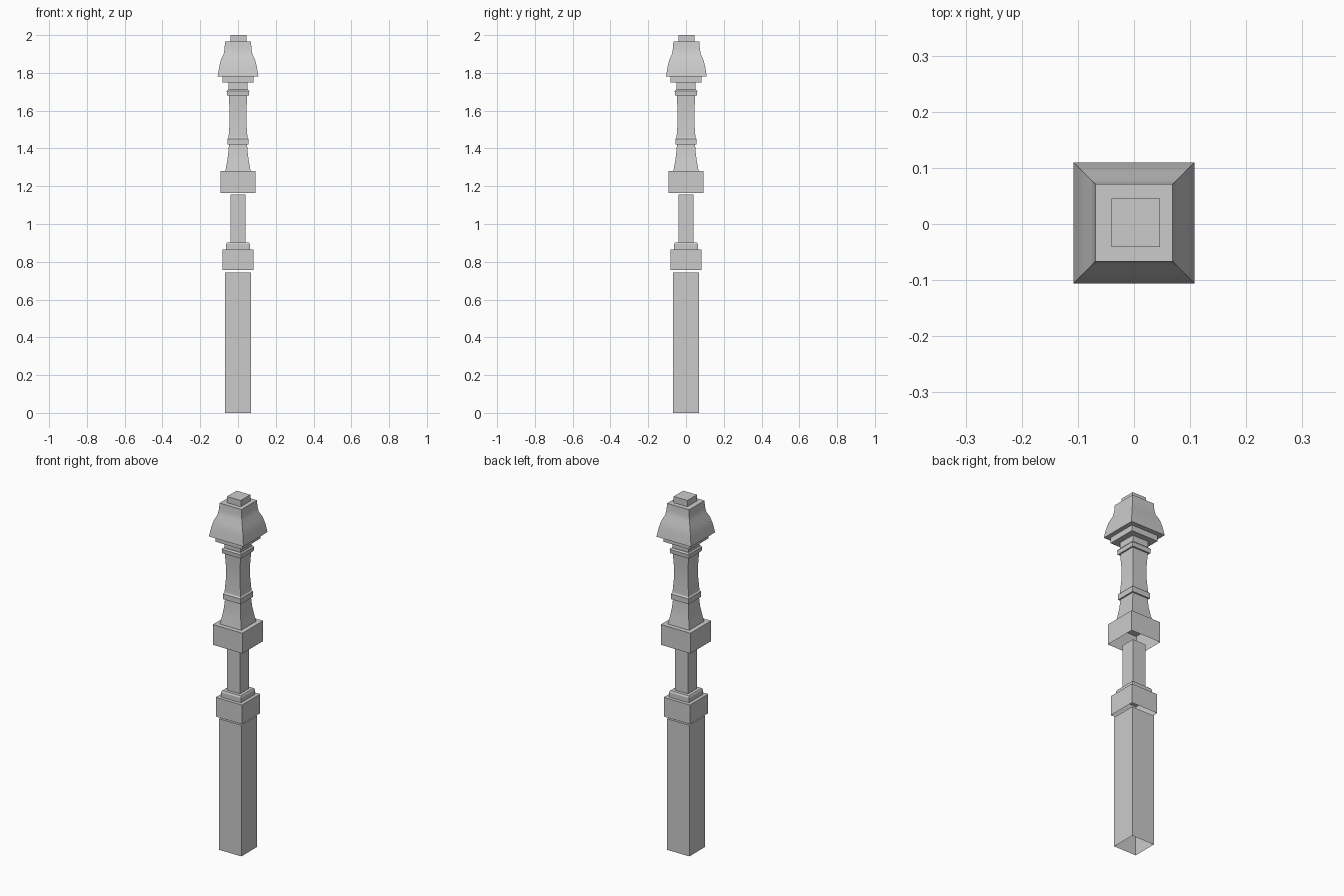
import bpy
import bmesh

cube = bpy.data.objects.get("Cube")
if cube:
    bpy.data.objects.remove(cube)

grey = bpy.data.materials.new("plain_grey")
grey.use_nodes = True
grey.diffuse_color = (0.6, 0.6, 0.6, 1)
grey.node_tree.nodes["Principled BSDF"].inputs["Base Color"].default_value = (0.6, 0.6, 0.6, 1)


def square_part(name, profile, open_bottom=False, smooth=False, centre=(0, 0)):
    """Loft square rings through (half width, height) pairs and cap the ends."""
    bm = bmesh.new()
    cx, cy = centre
    rings = [[bm.verts.new((cx + sx * w, cy + sy * w, z))
              for sx, sy in ((-1, -1), (1, -1), (1, 1), (-1, 1))]
             for w, z in profile]
    for low, high in zip(rings, rings[1:]):
        for i in range(4):
            j = (i + 1) % 4
            bm.faces.new((low[i], low[j], high[j], high[i]))
    bm.faces.new(rings[-1])
    if not open_bottom:
        bm.faces.new(rings[0][::-1])
    mesh = bpy.data.meshes.new(name)
    bm.to_mesh(mesh)
    bm.free()
    mesh.materials.append(grey)
    obj = bpy.data.objects.new(name, mesh)
    bpy.context.collection.objects.link(obj)
    if smooth:
        bpy.ops.object.select_all(action="DESELECT")
        obj.select_set(True)
        bpy.context.view_layer.objects.active = obj
        bpy.ops.object.shade_smooth_by_angle(angle=0.6)
    return obj


def box(name, w, z0, z1, **options):
    return square_part(name, [(w, z0), (w, z1)], **options)


# Lower post and its collar, hollow from below
box("lower_post", 0.07, 0, 0.743, open_bottom=True)
box("collar", 0.082, 0.757, 0.866, open_bottom=True)
square_part("collar_step", [(0.063, 0.866), (0.063, 0.893), (0.058, 0.902)])
box("middle_shaft", 0.04, 0.902, 1.156)

# Plinth block and flared foot of the upper shaft
box("plinth_block", 0.093, 1.165, 1.28, open_bottom=True)
square_part("flared_foot", [(0.067, 1.28), (0.058, 1.33), (0.052, 1.37), (0.048, 1.42)],
            smooth=True)

# Upper shaft with a moulding ring at each end
square_part("lower_ring", [(0.056, 1.42), (0.056, 1.45), (0.05, 1.458)])
square_part("upper_shaft", [(0.05, 1.458), (0.045, 1.53), (0.045, 1.61), (0.049, 1.68)],
            smooth=True)
square_part("upper_ring", [(0.058, 1.68), (0.06, 1.703), (0.054, 1.711)])
box("neck", 0.05, 1.711, 1.75)

# Cap with its support plate and top knob
box("cap_plate", 0.083, 1.748, 1.78)
square_part("cap", [(0.108, 1.78), (0.1, 1.83), (0.09, 1.87), (0.076, 1.9),
                    (0.071, 1.93), (0.069, 1.965)],
            smooth=True, centre=(0, 0.002))
box("knob", 0.043, 1.965, 2, centre=(0.003, 0.002))
